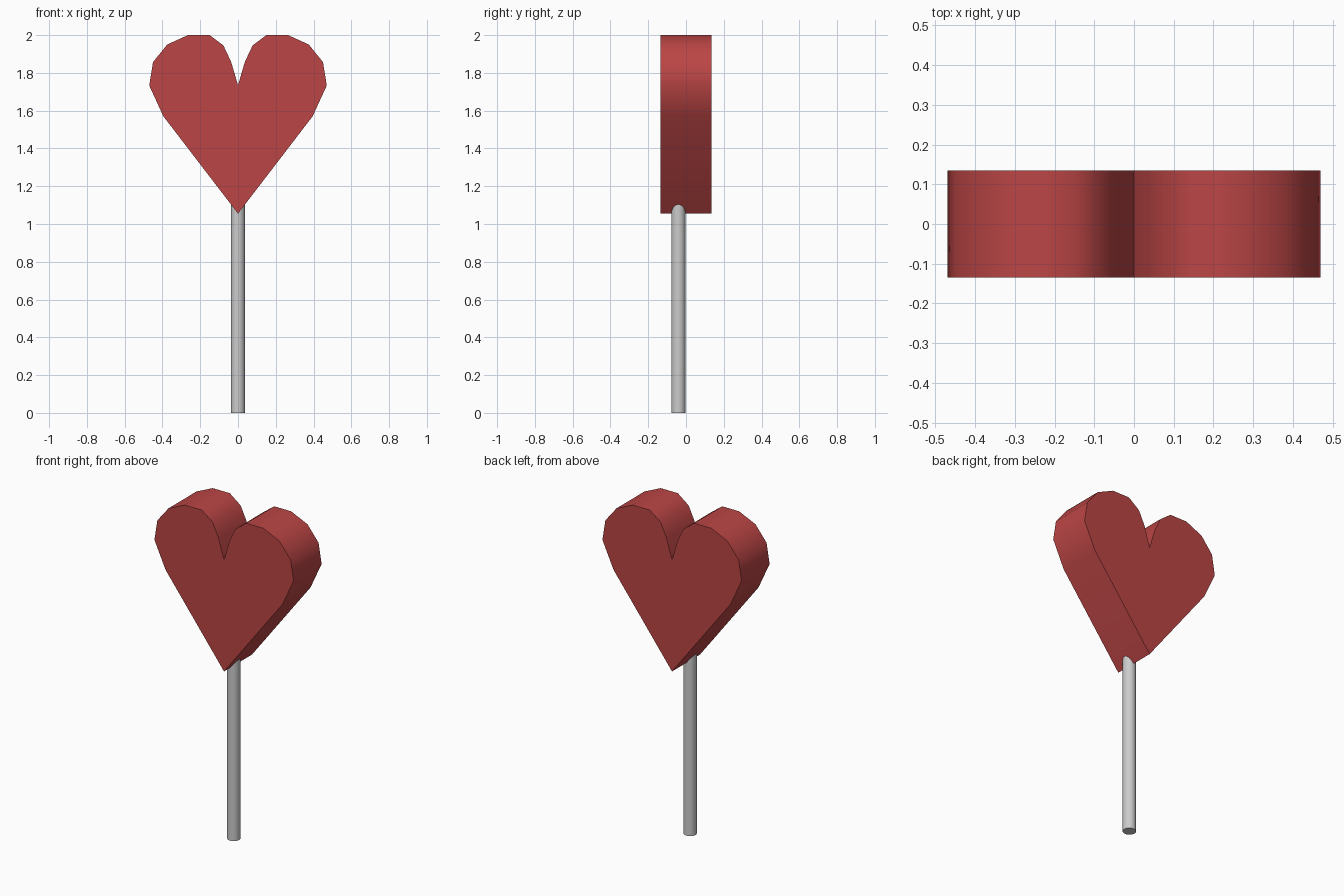
import bpy, bmesh, math

if "Cube" in bpy.data.objects:
    bpy.data.objects.remove(bpy.data.objects["Cube"])

# Heart: right half of the outline, mirrored and extruded in y
half = [(0.037, 1.86), (0.077, 1.945), (0.15, 2.0), (0.265, 2.0), (0.375, 1.95),
        (0.45, 1.857), (0.47, 1.733), (0.395, 1.57)]
outline = [(0, 1.735)] + half + [(0, 1.055)] + [(-x, z) for x, z in reversed(half)]
DEPTH = 0.27

bm = bmesh.new()
front = bm.faces.new([bm.verts.new((x, -DEPTH / 2, z)) for x, z in outline])
ext = bmesh.ops.extrude_face_region(bm, geom=[front], use_keep_orig=True)
verts = [g for g in ext["geom"] if isinstance(g, bmesh.types.BMVert)]
bmesh.ops.translate(bm, vec=(0, DEPTH, 0), verts=verts)
bmesh.ops.recalc_face_normals(bm, faces=bm.faces)
mesh = bpy.data.meshes.new("heart")
bm.to_mesh(mesh)
bm.free()
heart = bpy.data.objects.new("heart", mesh)
bpy.context.collection.objects.link(heart)

red = bpy.data.materials.new("red")
red.diffuse_color = (0.5, 0.06, 0.06, 1)
red.use_nodes = True
red.node_tree.nodes["Principled BSDF"].inputs["Base Color"].default_value = red.diffuse_color
mesh.materials.append(red)

# Stick: slightly forward of centre, its top buried in the heart
TOP = 1.15
bpy.ops.mesh.primitive_cylinder_add(vertices=32, radius=0.037, depth=TOP,
                                    location=(0, -0.04, TOP / 2))
stick = bpy.context.object
stick.name = "stick"

# Smooth sides, sharp rims
for ob in (heart, stick):
    bpy.ops.object.select_all(action="DESELECT")
    ob.select_set(True)
    bpy.context.view_layer.objects.active = ob
    bpy.ops.object.shade_smooth_by_angle(angle=math.radians(45))
